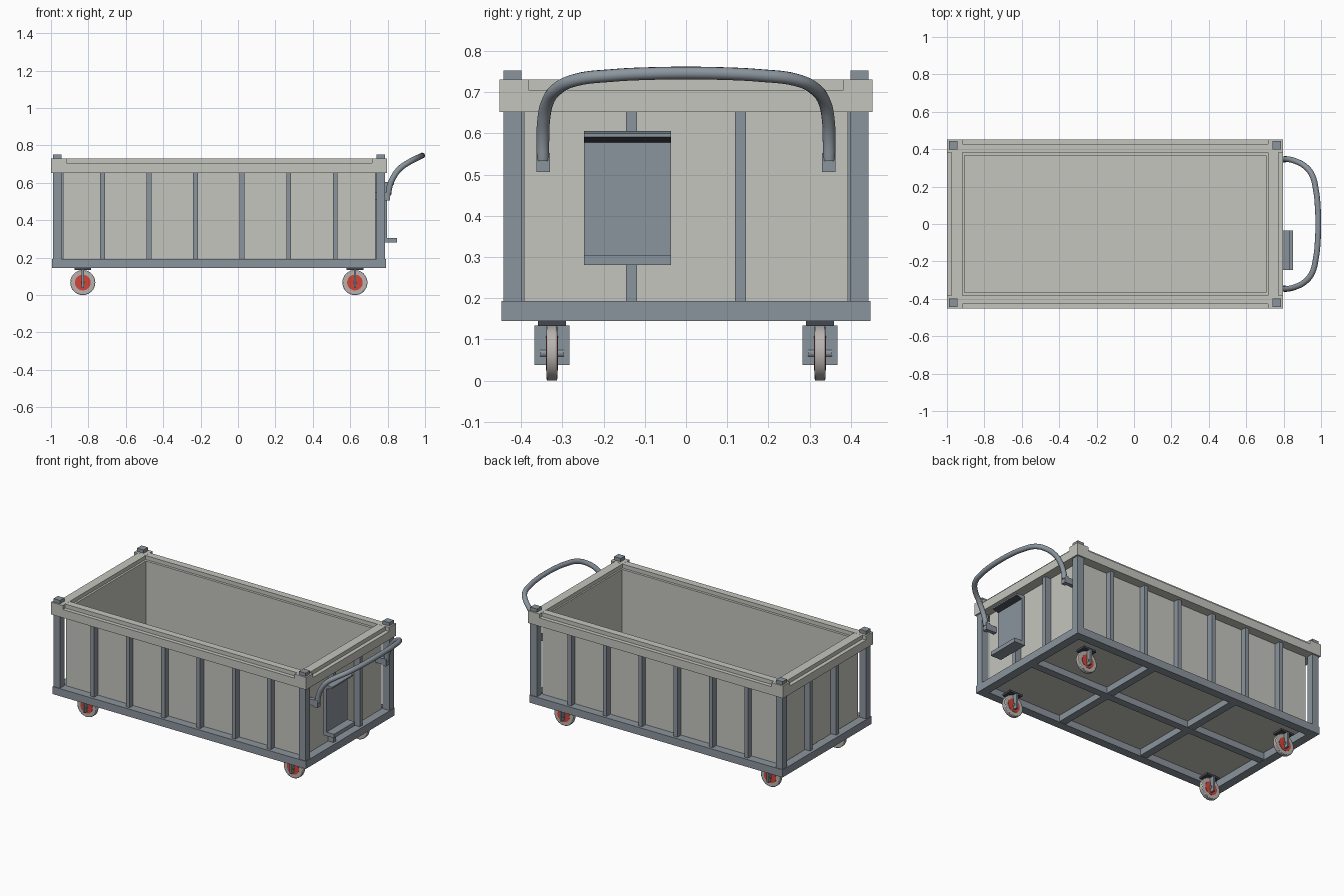
import bpy, bmesh
from math import pi

if "Cube" in bpy.data.objects:
    bpy.data.objects.remove(bpy.data.objects["Cube"])


def material(name, rgb):
    m = bpy.data.materials.new(name)
    m.diffuse_color = (*rgb, 1)
    m.use_nodes = True
    m.node_tree.nodes["Principled BSDF"].inputs["Base Color"].default_value = m.diffuse_color
    return m


STEEL = material("blue_grey_steel", (0.26, 0.30, 0.34))
PANEL = material("warm_grey_panel", (0.56, 0.56, 0.52))
DARK = material("dark_steel", (0.06, 0.065, 0.08))
RED = material("red_hub", (0.65, 0.06, 0.04))
TYRE = material("pale_tyre", (0.48, 0.45, 0.43))


def mesh_object(name, verts, faces, mat):
    me = bpy.data.meshes.new(name)
    me.from_pydata(verts, [], faces)
    bm = bmesh.new()
    bm.from_mesh(me)
    bmesh.ops.recalc_face_normals(bm, faces=bm.faces)
    bm.to_mesh(me)
    bm.free()
    me.materials.append(mat)
    ob = bpy.data.objects.new(name, me)
    bpy.context.collection.objects.link(ob)
    return ob


def box(name, x, y, z, mat):
    verts = [(a, b, c) for a in x for b in y for c in z]
    faces = [(0, 1, 3, 2), (4, 6, 7, 5), (0, 4, 5, 1), (2, 3, 7, 6), (0, 2, 6, 4), (1, 5, 7, 3)]
    return mesh_object(name, verts, faces, mat)


def ring(name, outer, inner, z, mat):
    """Rectangular ring; outer and inner are (x0, x1, half_y)."""
    verts = []
    for x0, x1, h in (outer, inner):
        for c in z:
            verts += [(x0, -h, c), (x1, -h, c), (x1, h, c), (x0, h, c)]
    faces = []
    for i in range(4):
        j = (i + 1) % 4
        for a, b in ((0, 4), (4, 12), (12, 8), (8, 0)):
            faces.append((a + i, a + j, b + j, b + i))
    return mesh_object(name, verts, faces, mat)


def cylinder_y(name, r, depth, loc, mat, bevel=0):
    bpy.ops.mesh.primitive_cylinder_add(vertices=40, radius=r, depth=depth, location=loc, rotation=(pi / 2, 0, 0))
    ob = bpy.context.object
    ob.name = name
    ob.data.materials.append(mat)
    if bevel:
        b = ob.modifiers.new("rounding", 'BEVEL')
        b.width, b.segments = bevel, 2
    bpy.ops.object.shade_smooth_by_angle()
    return ob


# Base frame with cross members
ring("base_frame", (-0.994, 0.791, 0.447), (-0.94, 0.737, 0.393), (0.145, 0.193), STEEL)
box("base_long_bar", (-0.94, 0.737), (-0.024, 0.024), (0.147, 0.191), STEEL)
for cx in (-0.4, 0.197):
    box("base_cross_bar", (cx - 0.024, cx + 0.024), (-0.393, 0.393), (0.148, 0.19), STEEL)

# Open tub: walls and floor
ring("tub_walls", (-0.935, 0.735, 0.393), (-0.905, 0.706, 0.366), (0.188, 0.705), PANEL)
box("tub_floor", (-0.92, 0.72), (-0.38, 0.38), (0.188, 0.205), PANEL)

# Rim with lowered outer ledge between raised corners
ring("rim_lower", (-1.0, 0.797, 0.452), (-0.918, 0.716, 0.382), (0.652, 0.705), PANEL)
ring("rim_upper", (-0.975, 0.772, 0.427), (-0.918, 0.716, 0.382), (0.705, 0.73), PANEL)
for sy in (-1, 1):
    y = sorted((sy * 0.382, sy * 0.452))
    for x in ((-1.0, -0.918), (0.716, 0.797)):
        box("rim_corner", x, y, (0.705, 0.7305), PANEL)

# Corner posts with stacking tops
for sy in (-1, 1):
    y = sorted((sy * 0.399, sy * 0.443))
    for x in ((-0.99, -0.944), (0.74, 0.787)):
        box("corner_post", x, y, (0.193, 0.752), STEEL)

# Vertical ribs on sides and ends
for sy in (-1, 1):
    y = sorted((sy * 0.393, sy * 0.43))
    for i in range(6):
        cx = -0.725 + 0.249 * i
        box("side_rib", (cx - 0.013, cx + 0.013), y, (0.193, 0.652), STEEL)
    for x in ((-0.975, -0.935), (0.735, 0.775)):
        cy = sy * 0.132
        box("end_rib", x, (cy - 0.013, cy + 0.013), (0.193, 0.652), STEEL)

# Casters
for cx in (-0.83, 0.625):
    for cy in (-0.325, 0.325):
        box("caster_mount", (cx - 0.045, cx + 0.045), (cy - 0.034, cy + 0.034), (0.133, 0.146), DARK)
        box("caster_bracket", (cx - 0.006, cx + 0.006), (cy - 0.042, cy + 0.042), (0.038, 0.134), STEEL)
        cylinder_y("caster_tyre", 0.067, 0.026, (cx, cy, 0.067), TYRE, 0.004)
        cylinder_y("caster_hub", 0.042, 0.03, (cx, cy, 0.067), RED)
        cylinder_y("caster_axle", 0.01, 0.058, (cx, cy, 0.067), STEEL)

# Push handle: mirrored path swept as a tube
half = [(0.803, 0.347, 0.535), (0.812, 0.347, 0.585), (0.832, 0.345, 0.632), (0.864, 0.336, 0.675),
        (0.91, 0.312, 0.708), (0.949, 0.268, 0.729), (0.973, 0.18, 0.74), (0.983, 0.08, 0.745)]
path = half + [(0.985, 0, 0.746)] + [(x, -y, z) for x, y, z in reversed(half)]
cu = bpy.data.curves.new("handle_path", 'CURVE')
cu.dimensions = '3D'
cu.bevel_depth = 0.0155
cu.bevel_resolution = 4
cu.resolution_u = 6
cu.use_fill_caps = True
sp = cu.splines.new('BEZIER')
sp.bezier_points.add(len(path) - 1)
for bp, co in zip(sp.bezier_points, path):
    bp.co = co
    bp.handle_left_type = bp.handle_right_type = 'AUTO'
cu.materials.append(STEEL)
bpy.context.collection.objects.link(bpy.data.objects.new("push_handle", cu))
for cy in (-0.346, 0.346):
    box("handle_tab", (0.787, 0.812), (cy - 0.016, cy + 0.016), (0.506, 0.552), STEEL)
    box("handle_tab_arm", (0.735, 0.79), (cy - 0.012, cy + 0.012), (0.51, 0.548), STEEL)

# Document holder: back plate, bottom tray, sloped top lip
hy = (-0.247, -0.036)
box("holder_back", (0.775, 0.797), hy, (0.28, 0.605), STEEL)
box("holder_tray", (0.797, 0.85), hy, (0.28, 0.305), STEEL)
profile = [(0.797, 0.578), (0.835, 0.591), (0.835, 0.6), (0.797, 0.605)]
lip = mesh_object("holder_lip", [(x, y, z) for y in hy for x, z in profile],
                  [(0, 1, 2, 3), (4, 7, 6, 5)] + [(i, (i + 1) % 4, (i + 1) % 4 + 4, i + 4) for i in range(4)], STEEL)
lip.data.materials.append(DARK)
lip.data.polygons[2].material_index = 1
